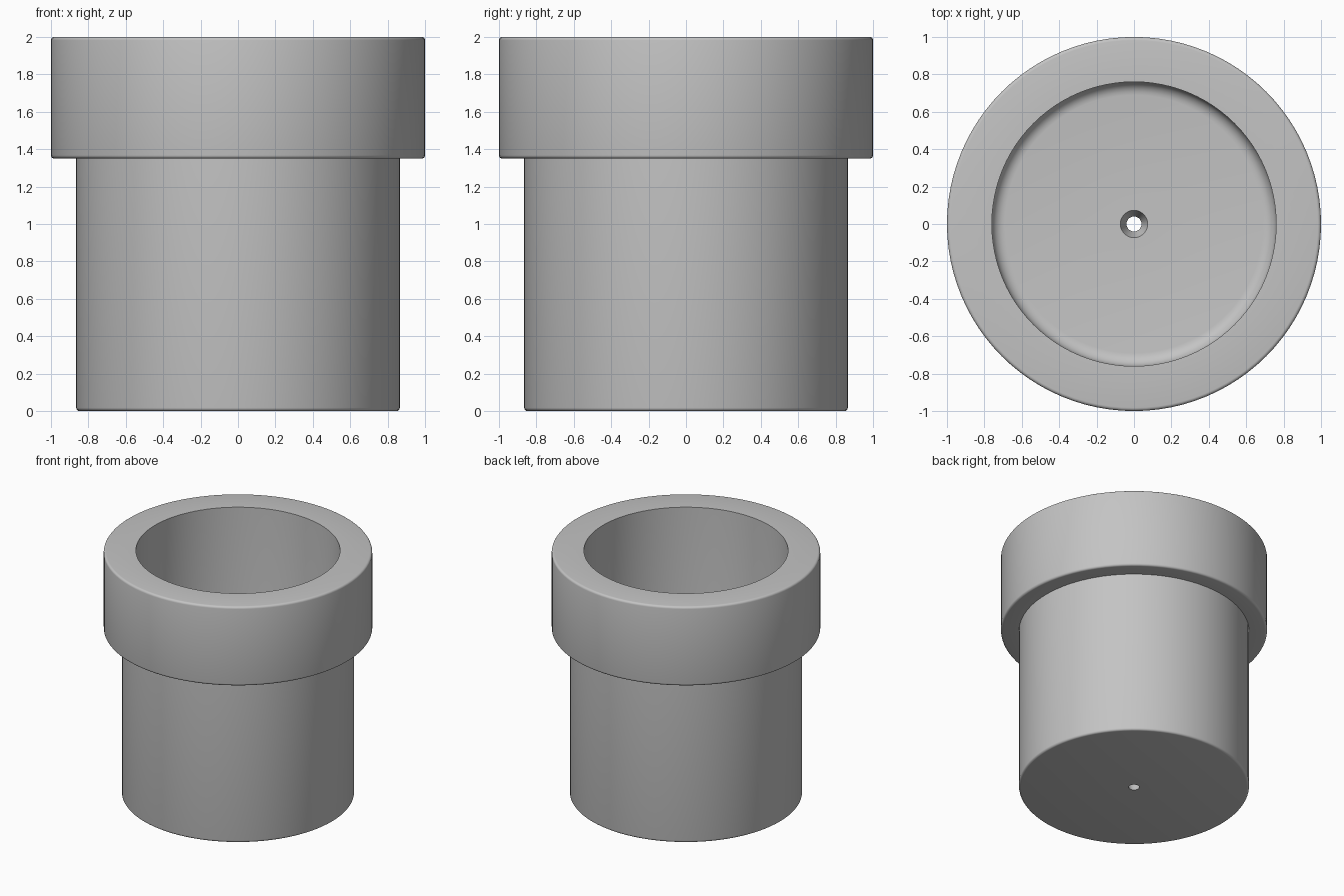
import bpy, bmesh, math

cube = bpy.data.objects.get("Cube")
if cube:
    bpy.data.objects.remove(cube, do_unlink=True)

SEGMENTS = 96

grey = bpy.data.materials.new("plain grey")
grey.use_nodes = True
colour = (0.55, 0.55, 0.55, 1)
grey.diffuse_color = colour
grey.node_tree.nodes["Principled BSDF"].inputs["Base Color"].default_value = colour


def arc(cx, cz, radius, start, end, steps=4):
    """Points (r, z) along a rounded corner, angles in degrees."""
    angles = [math.radians(start + (end - start) * i / steps) for i in range(steps + 1)]
    return [(cx + radius * math.cos(a), cz + radius * math.sin(a)) for a in angles]


def lathe(name, profile):
    """Revolve a closed (r, z) profile about the z axis."""
    bm = bmesh.new()
    verts = [bm.verts.new((r, 0, z)) for r, z in profile]
    edges = [bm.edges.new((v, verts[i - 1])) for i, v in enumerate(verts)]
    bmesh.ops.spin(bm, geom=verts + edges, cent=(0, 0, 0), axis=(0, 0, 1),
                   angle=math.tau, steps=SEGMENTS, use_duplicate=False)
    bmesh.ops.remove_doubles(bm, verts=bm.verts, dist=0.0001)
    bmesh.ops.recalc_face_normals(bm, faces=bm.faces)
    mesh = bpy.data.meshes.new(name)
    bm.to_mesh(mesh)
    bm.free()
    mesh.materials.append(grey)
    obj = bpy.data.objects.new(name, mesh)
    bpy.context.collection.objects.link(obj)
    bpy.ops.object.select_all(action="DESELECT")
    obj.select_set(True)
    bpy.context.view_layer.objects.active = obj
    bpy.ops.object.shade_smooth_by_angle(angle=math.radians(32))
    return obj


BODY, COLLAR, BORE = 0.865, 1.0, 0.76
TOP, LEDGE, FLOOR = 2.0, 1.35, 0.1
EDGE, FILLET = 0.018, 0.07

profile = [(0.04, 0)]                                              # drain hole, underside
profile += arc(BODY - EDGE, EDGE, EDGE, -90, 0)                    # foot edge
profile += [(BODY, LEDGE)]                                         # under the collar
profile += arc(COLLAR - EDGE, LEDGE + EDGE, EDGE, -90, 0)          # collar lower edge
profile += arc(COLLAR - EDGE, TOP - EDGE, EDGE, 0, 90)             # collar upper edge
profile += [(BORE, TOP)]                                           # mouth
profile += arc(BORE - FILLET, FLOOR + FILLET, FILLET, 0, -90, 6)   # rounded inner floor
profile += [(0.073, FLOOR)]                                        # drain hole, inside
lathe("flower_pot", profile)
